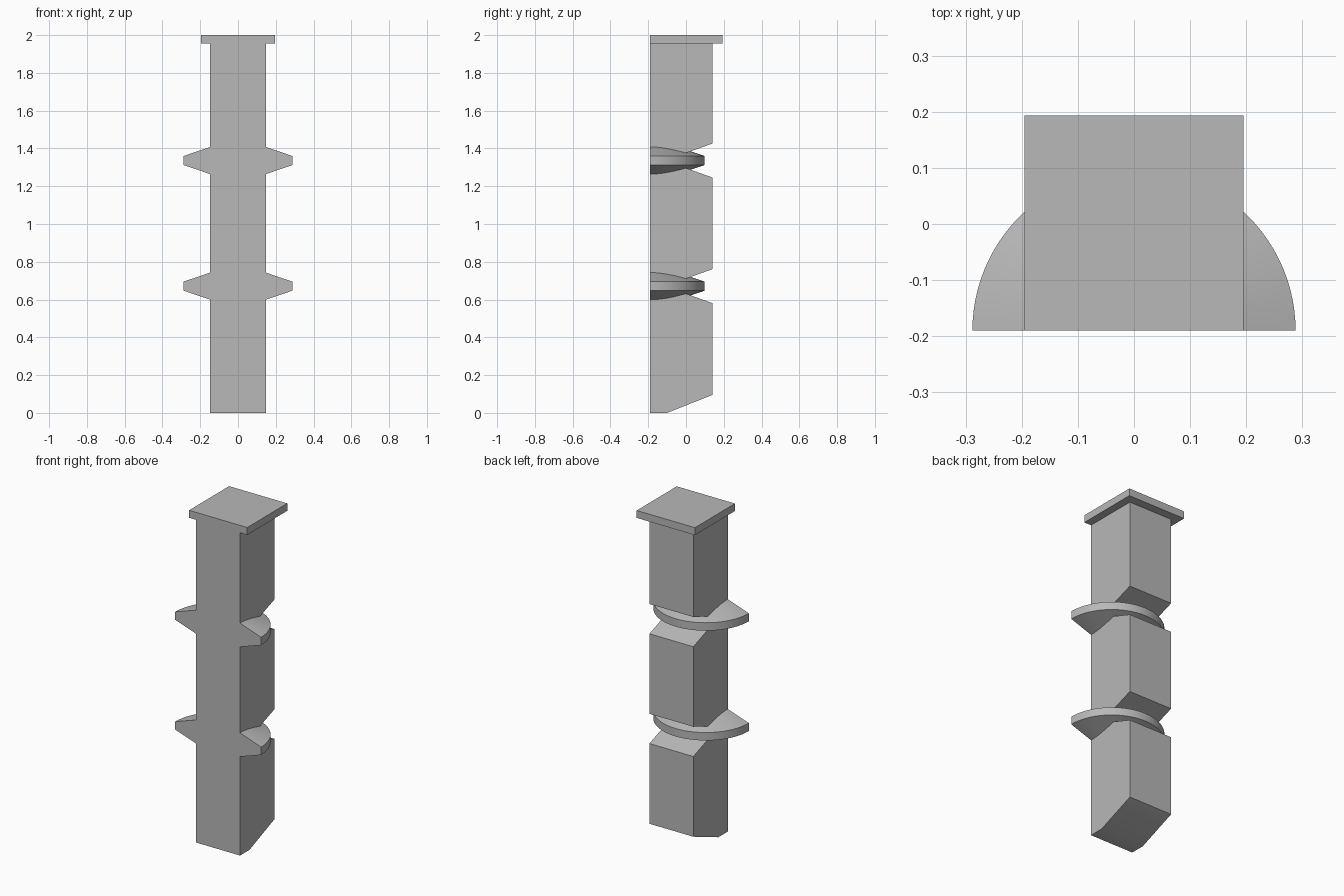
import bpy, bmesh, math
from mathutils import Vector

cube = bpy.data.objects.get("Cube")
if cube:
    bpy.data.objects.remove(cube, do_unlink=True)

FRONT, BACK, HALF_W = -0.19, 0.14, 0.147
RING_Z = (0.671, 1.336)

grey = bpy.data.materials.new("plain_grey")
grey.use_nodes = True
grey.diffuse_color = (0.48, 0.48, 0.48, 1)
grey.node_tree.nodes["Principled BSDF"].inputs["Base Color"].default_value = (0.48, 0.48, 0.48, 1)


def make_object(name, bm):
    bmesh.ops.recalc_face_normals(bm, faces=bm.faces[:])
    mesh = bpy.data.meshes.new(name)
    bm.to_mesh(mesh)
    bm.free()
    mesh.materials.append(grey)
    obj = bpy.data.objects.new(name, mesh)
    bpy.context.collection.objects.link(obj)
    return obj


def extrude_side_profile(name, points, half_width):
    """Extrude a closed (y, z) outline across x."""
    bm = bmesh.new()
    face = bm.faces.new([bm.verts.new((-half_width, y, z)) for y, z in points])
    out = bmesh.ops.extrude_face_region(bm, geom=[face])
    moved = [v for v in out["geom"] if isinstance(v, bmesh.types.BMVert)]
    bmesh.ops.translate(bm, verts=moved, vec=Vector((2 * half_width, 0, 0)))
    return make_object(name, bm)


def half_ring(name, z, radius=0.288, rim=0.024, rise=0.098, steps=48):
    """Half of a disc with conical upper and lower faces, flat at the front."""
    bm = bmesh.new()
    rows = []
    for s in (1, -1):
        apex = bm.verts.new((0, FRONT, z + s * (rim + rise)))
        edge = [bm.verts.new((radius * math.cos(math.pi * i / steps),
                              FRONT + radius * math.sin(math.pi * i / steps),
                              z + s * rim)) for i in range(steps + 1)]
        for a, b in zip(edge, edge[1:]):
            bm.faces.new((apex, a, b))
        rows.append((apex, edge))
    (top, up), (bottom, low) = rows
    for i in range(steps):
        bm.faces.new((up[i], low[i], low[i + 1], up[i + 1]))
    bm.faces.new((top, up[0], low[0], bottom, low[-1], up[-1]))
    return make_object(name, bm)


# Post: sloped foot and a V notch behind each ring
outline = [(FRONT, 0), (-0.1, 0), (BACK, 0.095)]
for z in RING_Z:
    outline += [(BACK, z - 0.09), (-0.1, z - 0.004), (-0.1, z + 0.004), (BACK, z + 0.09)]
outline += [(BACK, 1.97), (FRONT, 1.97)]
post = extrude_side_profile("post", outline, HALF_W)

# Rings and top cap, merged into the post
parts = [half_ring(n + "_ring", z) for n, z in zip(("lower", "upper"), RING_Z)]
parts.append(extrude_side_profile(
    "cap", [(FRONT, 1.955), (0.193, 1.955), (0.193, 2), (FRONT, 2)], 0.195))

bpy.ops.object.select_all(action='DESELECT')
post.select_set(True)
bpy.context.view_layer.objects.active = post
for part in parts:
    mod = post.modifiers.new("join_" + part.name, 'BOOLEAN')
    mod.operation = 'UNION'
    mod.solver = 'EXACT'
    mod.object = part
    bpy.ops.object.modifier_apply(modifier=mod.name)
    bpy.data.objects.remove(part, do_unlink=True)

bpy.ops.object.shade_smooth_by_angle(angle=math.radians(30))
